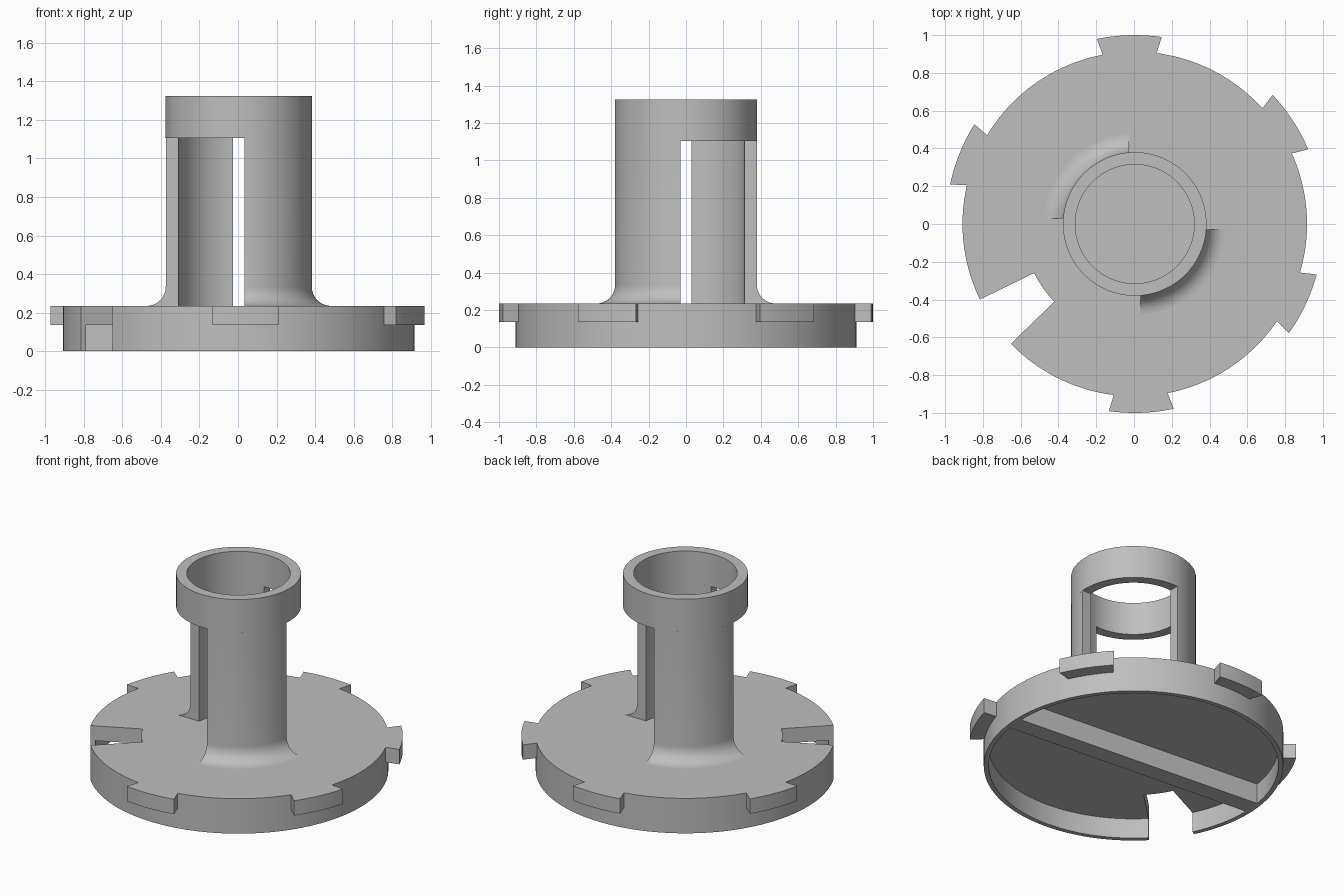
import bpy, bmesh
from math import sin, cos, asin, radians, pi, degrees

if "Cube" in bpy.data.objects:
    bpy.data.objects.remove(bpy.data.objects["Cube"], do_unlink=True)

CX = 0.004                      # axis of the disc and tube
DISC_R, TAB_R = 0.912, 1.0
TUBE_R, BORE_R = 0.38, 0.315
PLATE_Z, TOP_Z = 0.135, 0.235   # underside and top of the plate
RING_Z, TUBE_TOP = 1.105, 1.325

grey = bpy.data.materials.new("plain grey")
grey.use_nodes = True
colour = (0.52, 0.52, 0.52, 1)
grey.diffuse_color = colour
grey.node_tree.nodes["Principled BSDF"].inputs["Base Color"].default_value = colour


def finish(name, bm):
    bmesh.ops.remove_doubles(bm, verts=bm.verts, dist=1e-5)
    bmesh.ops.recalc_face_normals(bm, faces=bm.faces)
    mesh = bpy.data.meshes.new(name)
    bm.to_mesh(mesh)
    bm.free()
    obj = bpy.data.objects.new(name, mesh)
    mesh.materials.append(grey)
    obj.location.x = CX
    bpy.context.collection.objects.link(obj)
    return obj


def sweep(name, profile, span, steps, closed=False):
    """Turn a closed (r, z) profile about the axis; span(r) gives its start and end angle."""
    bm = bmesh.new()
    rows = []
    for i in range(steps + 1):
        row = []
        for r, z in profile:
            a, b = span(r)
            t = radians(a + (b - a) * i / steps)
            row.append(bm.verts.new((r * cos(t), r * sin(t), z)))
        rows.append(row)
    n = len(profile)
    for p, q in zip(rows, rows[1:]):
        for j in range(n):
            k = (j + 1) % n
            if profile[j][0] == 0 and profile[k][0] == 0:
                continue
            bm.faces.new((p[j], p[k], q[k], q[j]))
    if not closed:
        bm.faces.new(rows[0])
        bm.faces.new(rows[-1])
    # collapsed quads on the axis become triangles when merged
    return finish(name, bm)


def block(r0, r1, z0, z1):
    return [(r0, z0), (r1, z0), (r1, z1), (r0, z1)]


def full(r):
    return 0, 360


# Base disc: plate with a thin rim hanging below it
lip = DISC_R - 0.03
disc = sweep("base_disc", [(0, PLATE_Z), (lip, PLATE_Z), (lip, 0), (DISC_R, 0),
                           (DISC_R, TOP_Z), (0, TOP_Z)], full, 144, closed=True)

# Radial notch through plate and rim
cutter = sweep("notch_cutter", block(0.592, 1.2, -0.1, 0.5), lambda r: (206, 224), 8)
cutter.hide_render = True
cut = disc.modifiers.new("notch", 'BOOLEAN')
cut.operation, cut.solver, cut.object = 'DIFFERENCE', 'EXACT', cutter
bpy.context.view_layer.objects.active = disc
bpy.ops.object.modifier_apply(modifier=cut.name)
bpy.data.objects.remove(cutter, do_unlink=True)
parts = [disc]

# Flared tabs around the edge
for i, mid in enumerate((33.2, 91.7, 158, 272, 334.6)):
    def tab_span(r, mid=mid):
        half = 9.9 if r > 0.95 else 9.0
        return mid - half, mid + half
    parts.append(sweep(f"edge_tab_{i + 1}", block(DISC_R - 0.001, TAB_R, PLATE_Z, TOP_Z),
                       tab_span, 10))

# Two quarter walls of the tube, each with a fillet at the foot
FILLET, GAP = 0.1, 0.03
foot = [(TUBE_R + FILLET * (1 - sin(t)), TOP_Z + FILLET * (1 - cos(t)))
        for t in (pi / 2 * k / 10 for k in range(11))]
wall = [(BORE_R, RING_Z), (BORE_R, TOP_Z)] + foot + [(TUBE_R, RING_Z)]
for name, start in (("front_tube_wall", 270), ("back_tube_wall", 90)):
    def wall_span(r, start=start):
        inset = degrees(asin(GAP / r))
        return start + inset, start + 90 - inset
    parts.append(sweep(name, wall, wall_span, 32))

# Ring joining the walls at the top
parts.append(sweep("top_ring", block(BORE_R, TUBE_R, RING_Z, TUBE_TOP), full, 128, closed=True))

# Stiffening bar across the underside
bm = bmesh.new()
bmesh.ops.create_cube(bm, size=1)
bmesh.ops.scale(bm, vec=(1.78, 0.12, PLATE_Z), verts=bm.verts)
bar = finish("underside_bar", bm)
bar.location.z = PLATE_Z / 2
bar.rotation_euler.z = radians(175.3)
parts.append(bar)

# Smooth the round surfaces, keep the edges sharp
bpy.ops.object.select_all(action='DESELECT')
for obj in parts:
    obj.select_set(True)
bpy.context.view_layer.objects.active = disc
bpy.ops.object.shade_smooth_by_angle(angle=radians(30))
